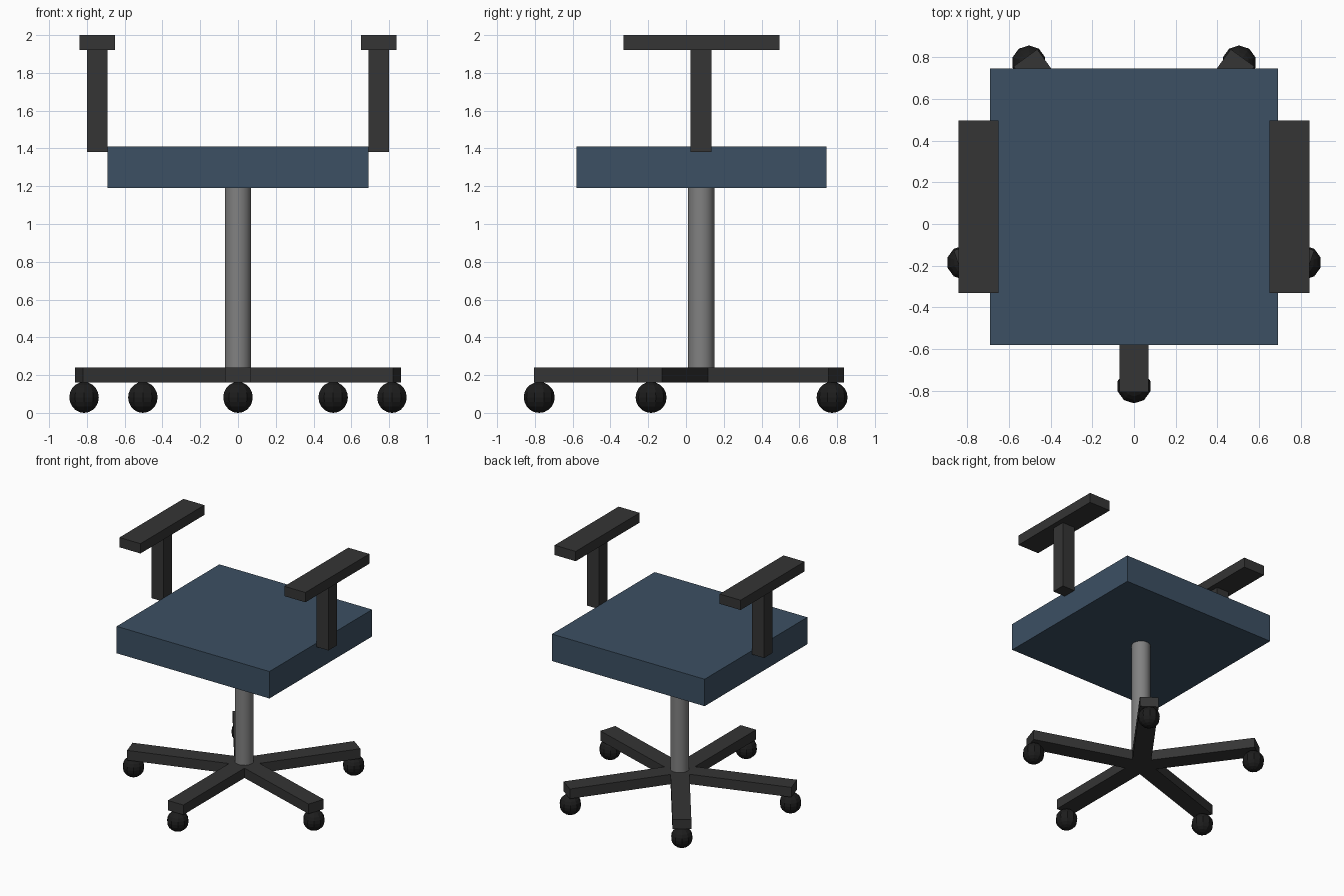
import bpy
from math import radians, cos, sin
from mathutils import Matrix

if "Cube" in bpy.data.objects:
    bpy.data.objects.remove(bpy.data.objects["Cube"])

CENTRE_Y = 0.08          # axis of the column and star base


def material(name, rgb):
    m = bpy.data.materials.new(name)
    m.diffuse_color = (*rgb, 1)
    m.use_nodes = True
    m.node_tree.nodes["Principled BSDF"].inputs["Base Color"].default_value = m.diffuse_color
    return m


black = material("black_plastic", (0.035, 0.035, 0.035))
rubber = material("black_rubber", (0.012, 0.012, 0.012))
blue = material("blue_fabric", (0.045, 0.08, 0.125))
steel = material("grey_steel", (0.22, 0.22, 0.22))


def finish(name, mat):
    ob = bpy.context.object
    ob.name = name
    ob.data.materials.append(mat)
    return ob


def box(name, mat, x, y, z):
    """Box from (min, max) ranges on each axis."""
    bpy.ops.mesh.primitive_cube_add(size=1)
    ob = finish(name, mat)
    size = [b - a for a, b in (x, y, z)]
    mid = [(a + b) / 2 for a, b in (x, y, z)]
    ob.data.transform(Matrix.Translation(mid) @ Matrix.Diagonal((*size, 1)))
    return ob


# Seat cushion
box("seat", blue, (-0.69, 0.69), (-0.58, 0.745), (1.19, 1.41))

# Armrests: post beside the seat with a pad on top
for side, s in (("left", -1), ("right", 1)):
    box(f"{side}_arm_post", black, sorted((s * 0.69, s * 0.80)), (0.025, 0.135), (1.38, 1.92))
    box(f"{side}_arm_pad", black, sorted((s * 0.65, s * 0.84)), (-0.33, 0.495), (1.92, 2.0))

# Central column
bpy.ops.mesh.primitive_cylinder_add(vertices=16, radius=0.07, depth=1.0,
                                    location=(0, CENTRE_Y, 0.69))
finish("column", steel)
bpy.ops.object.shade_smooth_by_angle(angle=radians(40))

# Five-spoke base with a ball caster under each spoke
for i in range(5):
    a = radians(-90 + 72 * i)
    leg = box(f"base_leg_{i + 1}", black, (0, 0.885), (-0.07, 0.07), (0.16, 0.24))
    leg.location.y = CENTRE_Y
    leg.rotation_euler.z = a
    bpy.ops.mesh.primitive_uv_sphere_add(
        segments=10, ring_count=10, radius=0.082,
        location=(0.857 * cos(a), CENTRE_Y + 0.857 * sin(a), 0.082))
    finish(f"caster_{i + 1}", rubber)
